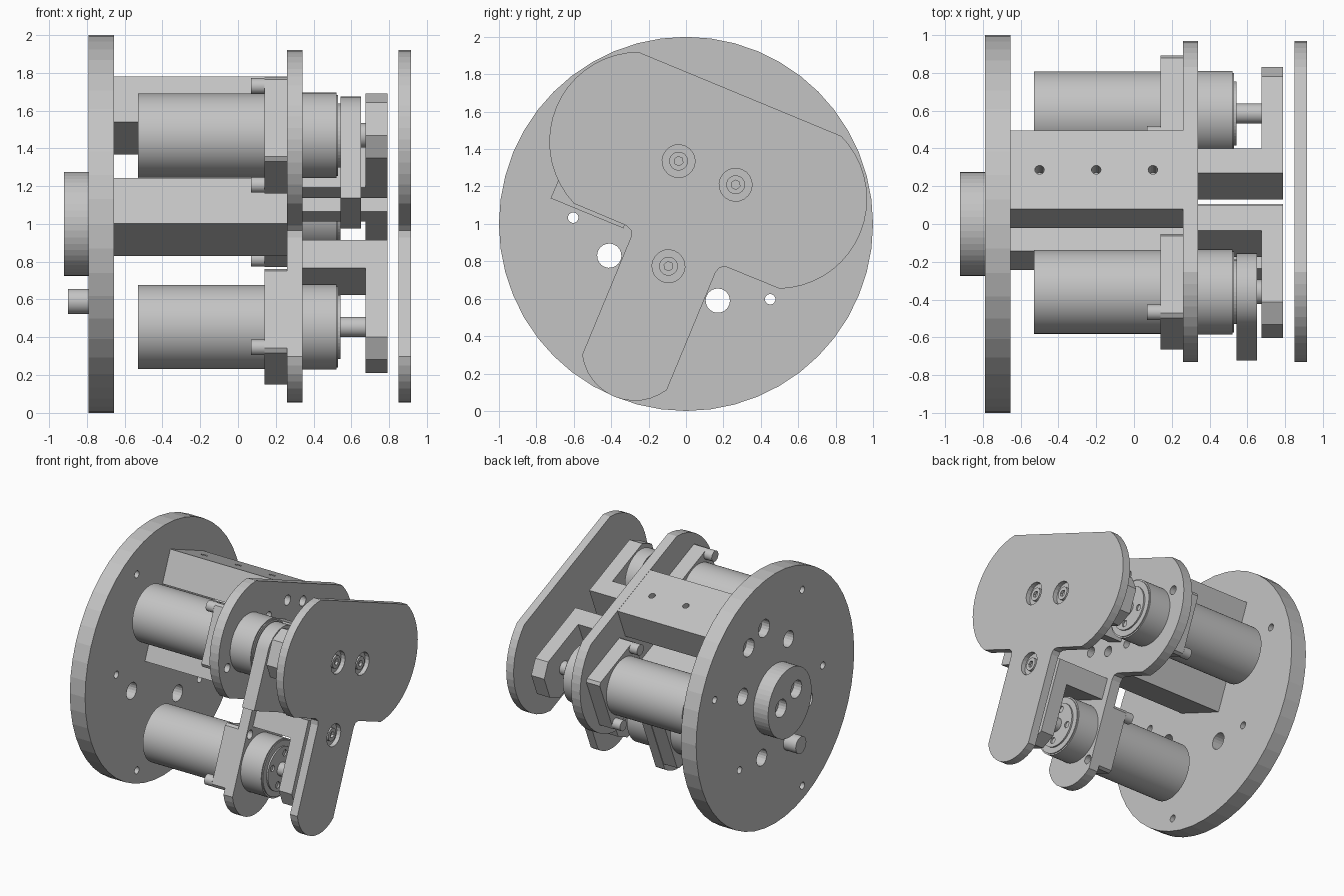
import bpy, bmesh, math
from mathutils import Matrix

cube = bpy.data.objects.get("Cube")
if cube:
    bpy.data.objects.remove(cube, do_unlink=True)

grey = bpy.data.materials.new("machined_grey")
grey.use_nodes = True
GREY = (0.55, 0.55, 0.55, 1)
grey.diffuse_color = GREY
grey.node_tree.nodes["Principled BSDF"].inputs["Base Color"].default_value = GREY

# Parts are drawn as (u, v) outlines in a symmetric frame, extruded along x, then tilted
FRAME = Matrix.Translation((0, 0, 1)) @ Matrix.Rotation(math.radians(-22.5), 4, 'X')


def arc(u, v, r, a0, a1, n):
    steps = [math.radians(a0 + (a1 - a0) * i / n) for i in range(n + 1)]
    return [(u + r * math.cos(a), v + r * math.sin(a)) for a in steps]


def circle(u, v, r, n=32):
    return arc(u, v, r, 0, 360, n)[:-1]


def rect(u0, u1, v0, v1, c=0):
    if not c:
        return [(u0, v0), (u1, v0), (u1, v1), (u0, v1)]
    return [(u0 + c, v0), (u1 - c, v0), (u1, v0 + c), (u1, v1 - c),
            (u1 - c, v1), (u0 + c, v1), (u0, v1 - c), (u0, v0 + c)]


def mirror(points):
    return [(-u, v) for u, v in points]


def prism(name, prisms, smooth=False):
    """One object made of (outline, x0, x1) extrusions."""
    bm = bmesh.new()
    for outline, x0, x1 in prisms:
        face = bm.faces.new([bm.verts.new((x0, u, v)) for u, v in outline])
        ext = bmesh.ops.extrude_face_region(bm, geom=[face])
        moved = [g for g in ext["geom"] if isinstance(g, bmesh.types.BMVert)]
        bmesh.ops.translate(bm, verts=moved, vec=(x1 - x0, 0, 0))
    bmesh.ops.recalc_face_normals(bm, faces=bm.faces)
    bm.transform(FRAME)
    mesh = bpy.data.meshes.new(name)
    bm.to_mesh(mesh)
    bm.free()
    mesh.materials.append(grey)
    obj = bpy.data.objects.new(name, mesh)
    bpy.context.collection.objects.link(obj)
    if smooth:
        select(obj)
        bpy.ops.object.shade_smooth_by_angle(angle=math.radians(25))
    return obj


def select(obj):
    bpy.ops.object.select_all(action='DESELECT')
    obj.select_set(True)
    bpy.context.view_layer.objects.active = obj


def drill(obj, holes, x0, x1, n=20):
    """Cut round holes (u, v, r) from x0 to x1."""
    cutter = prism("cutter", [(circle(u, v, r, n), x0, x1) for u, v, r in holes])
    cutter.hide_render = True
    mod = obj.modifiers.new("holes", 'BOOLEAN')
    mod.operation = 'DIFFERENCE'
    mod.solver = 'EXACT'
    mod.object = cutter
    select(obj)
    bpy.ops.object.modifier_apply(modifier=mod.name)
    bpy.data.objects.remove(cutter, do_unlink=True)


MOTORS = {"left": (-0.511, 0.295), "right": (0.511, 0.295), "lower": (0, -0.59)}
BLOCK_SCREWS = [(s * 0.105, v) for s in (-1, 1) for v in (0.62, 0.04)]

# Base disc with through holes, small rim holes and counterbores
disc = prism("base_disc", [(circle(0, 0, 1, 48), -0.79, -0.655)])
through = [(a * 0.314, b * 0.314, 0.065) for a in (-1, 1) for b in (-1, 1)]
rim = [(s * 0.6, 0.55, 0.028) for s in (-1, 1)] + [(s * 0.57, -0.2, 0.028) for s in (-1, 1)]
drill(disc, through + rim + [(0, -0.9, 0.028)], -0.9, -0.5)
drill(disc, [(s * 0.105, 0.62, 0.07) for s in (-1, 1)], -0.9, -0.72)

# Rear hub and locating pin
hub = prism("rear_hub", [(circle(0, 0, 0.275, 48), -0.92, -0.79)])
drill(hub, [(s * 0.105, 0.04, 0.07) for s in (-1, 1)], -1, -0.85)
prism("locating_pin", [(circle(0, -0.444, 0.067), -0.9, -0.79)], True)

# Spacer blocks between the disc and the motor plate
upper_block = prism("upper_spacer", [(rect(-0.225, 0.225, 0.49, 0.75), -0.655, 0.26)])
prism("centre_spacer", [(rect(-0.225, 0.225, -0.09, 0.17), -0.655, 0.26)])

# Tapped holes on the upper spacer, cut from above
for x in (-0.5, -0.2, 0.1):
    bpy.ops.mesh.primitive_cylinder_add(vertices=16, radius=0.025, depth=0.2)
    tool = bpy.context.object
    tool.data.transform(FRAME @ Matrix.Translation((x, 0, 0.75)))
    tool.hide_render = True
    mod = upper_block.modifiers.new("tap", 'BOOLEAN')
    mod.object = tool
    mod.solver = 'EXACT'
    select(upper_block)
    bpy.ops.object.modifier_apply(modifier=mod.name)
    bpy.data.objects.remove(tool, do_unlink=True)

# T-shaped plates: rounded shoulders, filleted neck and rounded foot
right_side = [(0.245, -0.18), (0.256, -0.145), (0.29, -0.13)]
right_side += arc(0.4, 0.31, 0.48, -66, 67, 18)
foot = arc(0, -0.716, 0.284, 210.4, 329.6, 12)
tee = foot + right_side + mirror(right_side)[::-1]

plate = prism("motor_plate", [(tee, 0.26, 0.34)])
plate_holes = [(u, v, 0.04) for u, v in BLOCK_SCREWS]
for name, (u, v) in MOTORS.items():
    flip = 1 if name == "lower" else -1
    plate_holes += [(u - s * 0.2, v + s * flip * 0.2, 0.035) for s in (-1, 1)]
drill(plate, plate_holes, 0.2, 0.4)

front = prism("front_plate", [(tee, 0.85, 0.915)])
front_screws = [(-0.165, 0.295), (0.165, 0.295), (0, -0.245)]
drill(front, [(u, v, 0.088) for u, v in front_screws], 0.88, 1)
prism("front_screws", [(circle(u, v, 0.05), 0.87, 0.9) for u, v in front_screws])
drill(bpy.data.objects["front_screws"], [(u, v, 0.025) for u, v in front_screws], 0.88, 1, 6)

# Motors with flange, screws, gearhead boss and shaft
for name, (u, v) in MOTORS.items():
    prism(name + "_motor", [(circle(u, v, 0.222, 64), -0.53, 0.34),
                            (circle(u, v, 0.226, 64), 0.34, 0.522),
                            (circle(u, v, 0.215, 64), 0.522, 0.53)], True)
    boss = prism(name + "_gear_boss", [(circle(u, v, 0.17, 48), 0.52, 0.542)])
    drill(boss, [(u + p, v + q, 0.025) for p, q in circle(0, 0, 0.12, 4)], 0.525, 0.6, 12)
    prism(name + "_shaft", [(circle(u, v, 0.053), 0.53, 0.68)], True)
    prism(name + "_flange",
          [(rect(u - 0.24, u + 0.24, v - 0.24, v + 0.24, 0.02), 0.14, 0.26)])
    flip = 1 if name == "lower" else -1
    prism(name + "_flange_screws",
          [(circle(u + s * 0.2, v + s * flip * 0.2, 0.042, 24), 0.07, 0.14)
           for s in (-1, 1)], True)

# Shaft support brackets: a foot on the motor plate and an arm over the shaft
side_foot = rect(0.094, 0.235, 0.11, 0.48)
side_arm = [(0.235, 0.11), (0.645, 0.11), (0.737, 0.2),
            (0.737, 0.39), (0.645, 0.48), (0.235, 0.48)]
for name, shape in (("right", lambda p: p), ("left", mirror)):
    prism(name + "_bracket_foot", [(shape(side_foot), 0.34, 0.79)])
    prism(name + "_bracket_arm", [(shape(side_arm), 0.675, 0.79)])
prism("lower_bracket_foot", [(rect(-0.185, 0.185, -0.33, -0.17), 0.34, 0.79)])
lower_arm = [(-0.185, -0.33), (-0.185, -0.724), (-0.095, -0.816),
             (0.095, -0.816), (0.185, -0.724), (0.185, -0.33)]
prism("lower_bracket_arm", [(lower_arm, 0.675, 0.79)])

# Lever on the left motor shaft
u, v = MOTORS["left"]
lever = arc(u, v, 0.205, 0, 180, 24) + [(u - 0.21, -0.15), (u + 0.21, -0.15)]
prism("shaft_lever", [(lever, 0.542, 0.65)], True)
prism("lever_collar", [(circle(u, v, 0.065), 0.65, 0.675)], True)
